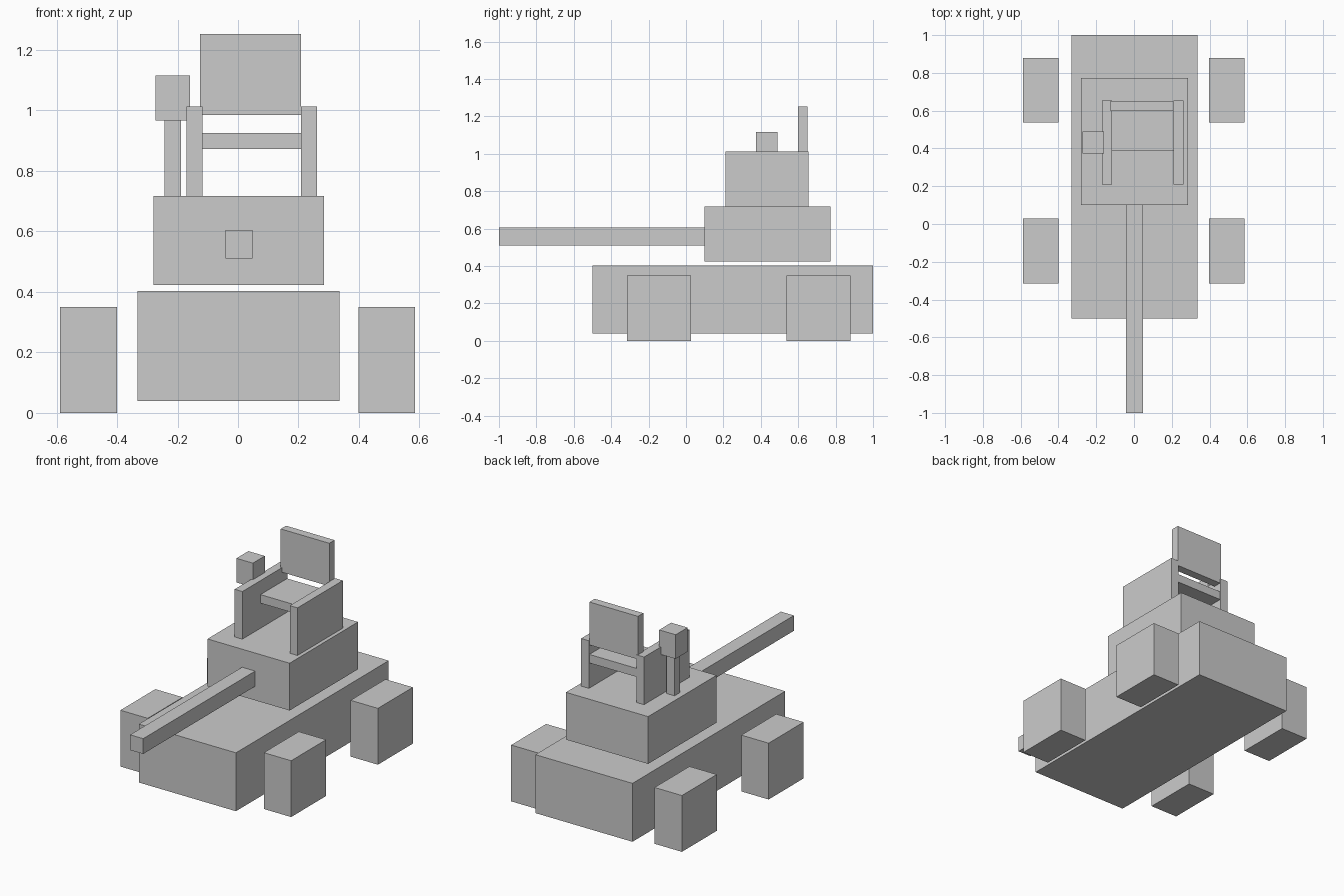
import bpy

if "Cube" in bpy.data.objects:
    bpy.data.objects.remove(bpy.data.objects["Cube"])

grey = bpy.data.materials.new("light_grey")
grey.diffuse_color = (0.6, 0.6, 0.6, 1)
grey.use_nodes = True
grey.node_tree.nodes["Principled BSDF"].inputs["Base Color"].default_value = grey.diffuse_color


def box(name, x, y, z):
    """Box spanning the given (min, max) range on each axis."""
    spans = (x, y, z)
    bpy.ops.mesh.primitive_cube_add(size=1, location=[(a + b) / 2 for a, b in spans])
    ob = bpy.context.object
    ob.name = ob.data.name = name
    ob.scale = [b - a for a, b in spans]
    bpy.ops.object.transform_apply(location=False, rotation=False, scale=True)
    ob.data.materials.append(grey)
    return ob


# Hull, turret and gun barrel
box("hull", (-0.332, 0.336), (-0.5, 1.0), (0.04, 0.403))
box("turret", (-0.28, 0.285), (0.10, 0.772), (0.423, 0.717))
box("gun_barrel", (-0.042, 0.048), (-1.0, 0.10), (0.51, 0.605))

# Four block wheels
for end, y in (("front", (-0.315, 0.028)), ("rear", (0.537, 0.88))):
    box(f"{end}_left_wheel", (-0.588, -0.40), y, (0, 0.35))
    box(f"{end}_right_wheel", (0.398, 0.586), y, (0, 0.35))

# Chair on the turret: side panels, seat and backrest
for side, x in (("left", (-0.17, -0.117)), ("right", (0.209, 0.262))):
    box(f"{side}_chair_side", x, (0.21, 0.655), (0.717, 1.013))
box("chair_seat", (-0.117, 0.209), (0.388, 0.65), (0.873, 0.926))
box("chair_back", (-0.125, 0.209), (0.598, 0.65), (0.985, 1.252))

# Sight block on its post
box("sight_post", (-0.243, -0.189), (0.405, 0.46), (0.717, 0.966))
box("sight_block", (-0.272, -0.159), (0.373, 0.49), (0.966, 1.116))
